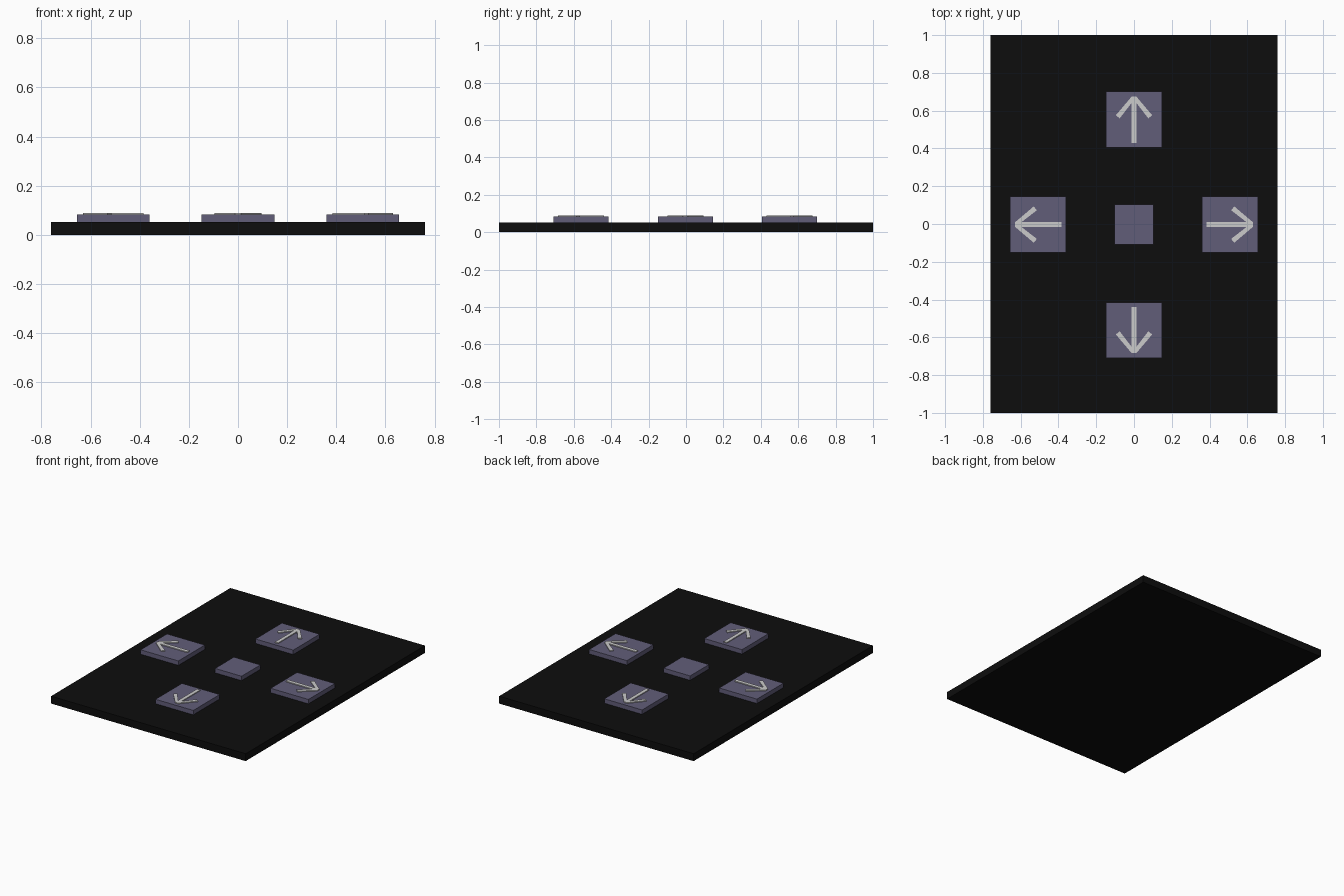
import bpy, bmesh
from math import pi
from mathutils import Matrix, Vector

if "Cube" in bpy.data.objects:
    bpy.data.objects.remove(bpy.data.objects["Cube"])

BOARD_TOP, KEY_TOP, ARROW_TOP = 0.052, 0.083, 0.089


def material(name, rgb):
    m = bpy.data.materials.new(name)
    m.diffuse_color = (*rgb, 1)
    m.use_nodes = True
    m.node_tree.nodes["Principled BSDF"].inputs["Base Color"].default_value = m.diffuse_color
    return m


black = material("black_board", (0.004, 0.004, 0.004))
violet = material("violet_key", (0.12, 0.11, 0.19))


def finish(name, bm, mat=None):
    bmesh.ops.recalc_face_normals(bm, faces=bm.faces)
    me = bpy.data.meshes.new(name)
    bm.to_mesh(me)
    bm.free()
    if mat:
        me.materials.append(mat)
    ob = bpy.data.objects.new(name, me)
    bpy.context.collection.objects.link(ob)
    return ob


def box(name, x, y, w, d, z0, z1, mat):
    bm = bmesh.new()
    bmesh.ops.create_cube(bm, size=1, matrix=Matrix.LocRotScale(
        Vector((x, y, (z0 + z1) / 2)), None, Vector((w, d, z1 - z0))))
    return finish(name, bm, mat)


# Half outline of an arrow pointing +y, mirrored to make the whole
HALF = [(0.0125, -0.123), (0.0125, 0.088), (0.076, 0.006), (0.096, 0.023), (0.012, 0.122)]


def arrow(name, x, y, angle):
    bm = bmesh.new()
    pts = HALF + [(-px, py) for px, py in reversed(HALF)]
    face = bm.faces.new([bm.verts.new((px, py, KEY_TOP)) for px, py in pts])
    top = bmesh.ops.extrude_face_region(bm, geom=[face])["geom"]
    bmesh.ops.translate(bm, vec=(0, 0, ARROW_TOP - KEY_TOP),
                        verts=[g for g in top if isinstance(g, bmesh.types.BMVert)])
    bm.transform(Matrix.Translation((x, y, 0)) @ Matrix.Rotation(angle, 4, 'Z'))
    return finish(name, bm)


# Base board
box("board", 0, 0, 1.52, 2, 0, BOARD_TOP, black)

# Four direction keys with raised arrows
for name, x, y, angle in [("up", 0, 0.553, 0), ("left", -0.508, -0.003, pi / 2),
                          ("down", 0, -0.562, pi), ("right", 0.508, -0.003, -pi / 2)]:
    box(name + "_key", x, y, 0.295, 0.295, BOARD_TOP, KEY_TOP, violet)
    arrow(name + "_arrow", x, y, angle)

# Plain centre key
box("centre_key", 0, -0.003, 0.207, 0.21, BOARD_TOP, KEY_TOP, violet)
